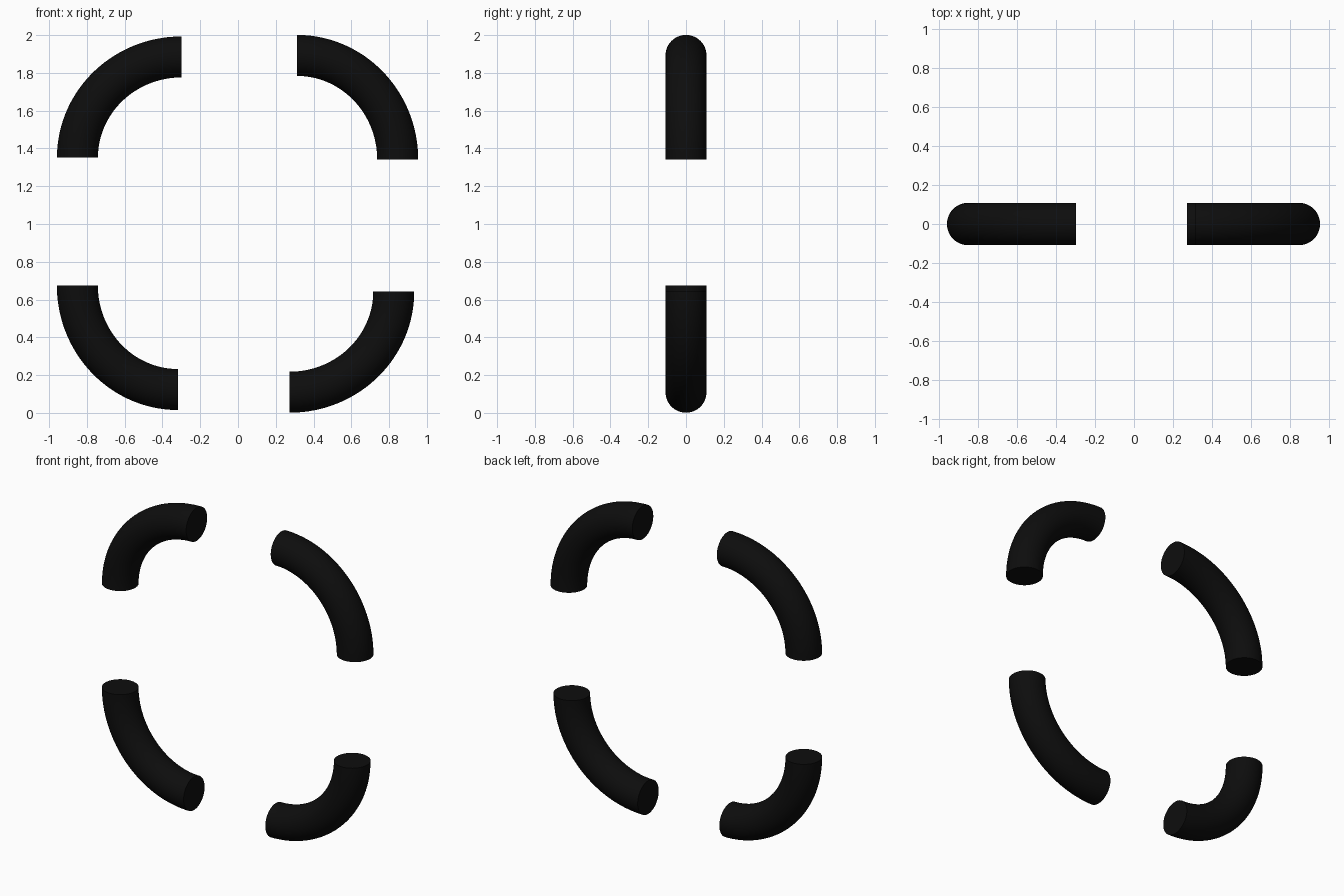
import bpy, bmesh, math
from mathutils import Vector

if "Cube" in bpy.data.objects:
    bpy.data.objects.remove(bpy.data.objects["Cube"])

# Single near-black material
black = bpy.data.materials.new("black")
black.diffuse_color = (0.004, 0.004, 0.004, 1)
black.use_nodes = True
black.node_tree.nodes["Principled BSDF"].inputs["Base Color"].default_value = black.diffuse_color

TUBE = 0.1085          # tube radius
A, B = 0.5335, 0.5515  # centreline reach of the quarter bend
STEPS, SIDES = 40, 48


def quarter_turn(x, z, turns):
    for _ in range(turns):
        x, z = -z, x
    return x, z


def make_bend(name, cx, cz, turns):
    """Round tube bent through a quarter turn, with flat closed ends."""
    bm = bmesh.new()
    rings = []
    for i in range(STEPS + 1):
        t = math.pi / 2 * i / STEPS
        n = Vector((B * math.cos(t), A * math.sin(t))).normalized()
        ring = []
        for j in range(SIDES):
            s = 2 * math.pi * j / SIDES
            d = TUBE * math.cos(s)
            x, z = quarter_turn(A * math.cos(t) + n.x * d,
                                B * math.sin(t) + n.y * d, turns)
            ring.append(bm.verts.new((x, TUBE * math.sin(s), z)))
        rings.append(ring)
    for r0, r1 in zip(rings, rings[1:]):
        for j in range(SIDES):
            k = (j + 1) % SIDES
            bm.faces.new((r0[j], r0[k], r1[k], r1[j]))
    bm.faces.new(rings[0])
    bm.faces.new(rings[-1])
    bmesh.ops.recalc_face_normals(bm, faces=bm.faces[:])
    mesh = bpy.data.meshes.new(name)
    bm.to_mesh(mesh)
    bm.free()
    mesh.materials.append(black)
    obj = bpy.data.objects.new(name, mesh)
    obj.location = (cx, 0, cz)
    bpy.context.collection.objects.link(obj)
    bpy.ops.object.select_all(action='DESELECT')
    obj.select_set(True)
    bpy.context.view_layer.objects.active = obj
    bpy.ops.object.shade_smooth_by_angle(angle=math.radians(40))


# Four corner bends, each turned a further quarter
make_bend("upper_right_bend", 0.312, 1.341, 0)
make_bend("upper_left_bend", -0.2985, 1.351, 1)
make_bend("lower_left_bend", -0.317, 0.675, 2)
make_bend("lower_right_bend", 0.273, 0.643, 3)
